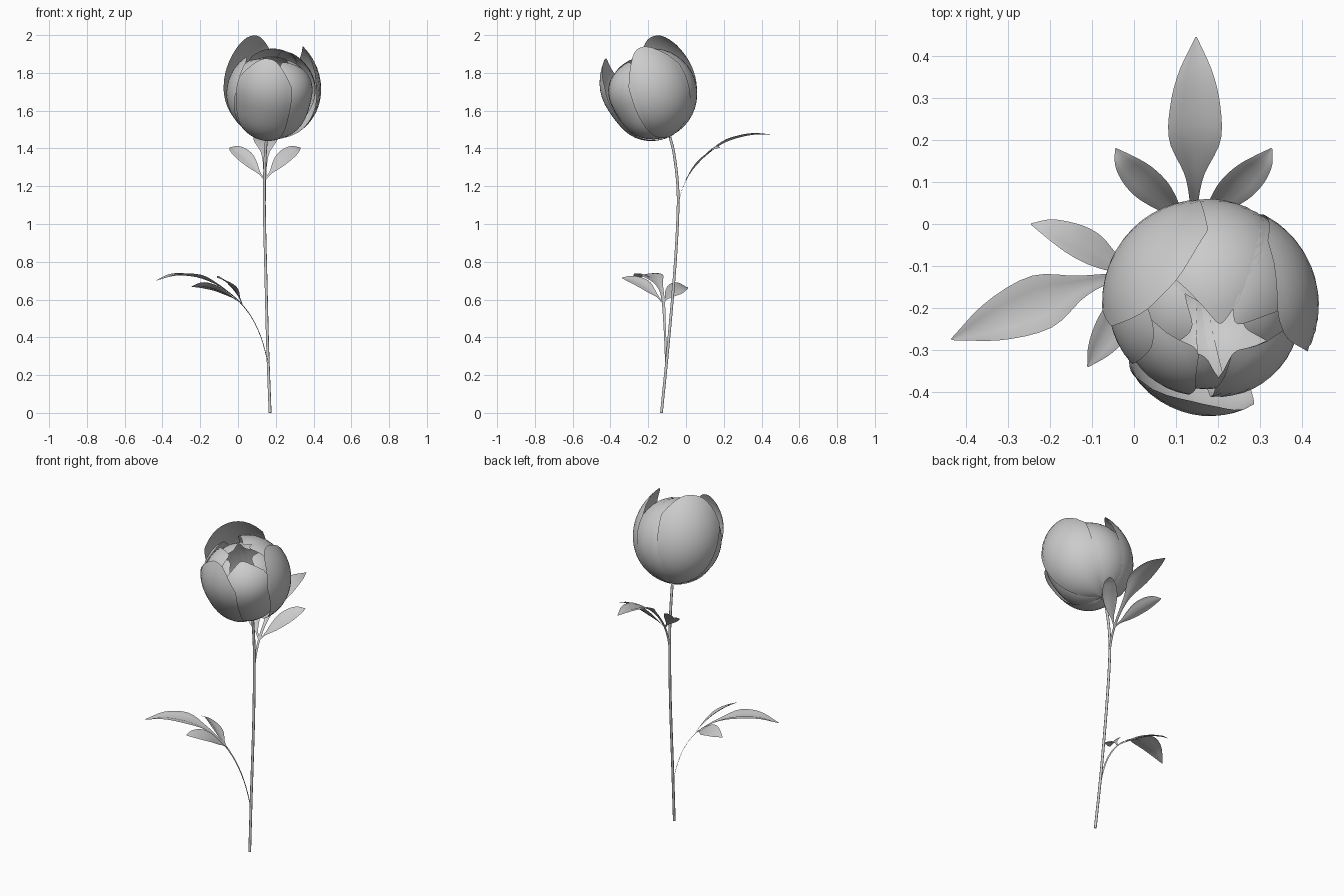
import bpy, math
from mathutils import Vector

if "Cube" in bpy.data.objects:
    bpy.data.objects.remove(bpy.data.objects["Cube"])


def make_grid(name, rows):
    # Sheet mesh from a list of equal-length point rows
    n = len(rows[0])
    verts = [p for r in rows for p in r]
    faces = [(i * n + j, i * n + j + 1, (i + 1) * n + j + 1, (i + 1) * n + j)
             for i in range(len(rows) - 1) for j in range(n - 1)]
    me = bpy.data.meshes.new(name)
    me.from_pydata(verts, [], faces)
    me.shade_smooth()
    ob = bpy.data.objects.new(name, me)
    bpy.context.collection.objects.link(ob)
    return ob


def spline(pts, t):
    # Catmull-Rom point, t in 0..1
    pts = [Vector(p) for p in pts]
    pts = [2 * pts[0] - pts[1]] + pts + [2 * pts[-1] - pts[-2]]
    x = t * (len(pts) - 3)
    i = min(int(x), len(pts) - 4)
    f = x - i
    a, b, c, d = pts[i:i + 4]
    return 0.5 * (2 * b + (c - a) * f + (2 * a - 5 * b + 4 * c - d) * f * f
                  + (3 * b - a - 3 * c + d) * f ** 3)


# Stem: swept tube
def tube(name, pts, r0, r1, steps=24, sides=10):
    rows = []
    for i in range(steps + 1):
        t = i / steps
        c, r = spline(pts, t), r0 + (r1 - r0) * t
        tan = (spline(pts, min(t + .01, 1)) - spline(pts, max(t - .01, 0))).normalized()
        e1 = tan.cross(Vector((0, 1, 0))).normalized()
        e2 = tan.cross(e1)
        rows.append([c + r * (math.cos(a) * e1 + math.sin(a) * e2)
                     for a in [2 * math.pi * k / sides for k in range(sides + 1)]])
    return make_grid(name, rows)


tube("stem", [(.17, -.13, 0), (.157, -.095, .35), (.147, -.06, .75), (.14, -.043, 1.05),
              (.14, -.045, 1.22), (.145, -.065, 1.38), (.152, -.085, 1.46)], .0075, .0075)


# Leaves: folded ribbons, widths = half width along the path
def leaf(name, pts, widths, normal, fold=.5, steps=28):
    n0 = Vector(normal).normalized()
    wp = [(w, 0, 0) for w in widths]
    rows = []
    for i in range(steps + 1):
        t = i / steps
        c, w = spline(pts, t), max(spline(wp, t).x, .0005)
        tan = (spline(pts, min(t + .01, 1)) - spline(pts, max(t - .01, 0))).normalized()
        side = tan.cross(n0).normalized()
        up = side.cross(tan)
        rows.append([c + side * (w * u) + up * (fold * w * (abs(u) - .6 * u * u - .25))
                     for u in (-1, -.5, 0, .5, 1)])
    return make_grid(name, rows)


SIDE_W = [.005, .008, .03, .044, .042, .027, .002]

# Upper leaf group, leaning back
up_n = (0, -.65, .75)
leaf("upper_leaf", [(.14, -.044, 1.08), (.141, -.025, 1.17), (.142, .01, 1.25), (.143, .06, 1.32),
                    (.144, .12, 1.38), (.145, .2, 1.437), (.146, .28, 1.465),
                    (.147, .36, 1.478), (.148, .445, 1.475)],
     [.006, .007, .008, .011, .024, .061, .06, .041, .002], up_n)
for name, s in (("upper_leaflet_left", -1), ("upper_leaflet_right", 1)):
    leaf(name, [(.142 + s * x, y, z) for x, y, z in
                ((0, .0, 1.235), (.03, .02, 1.27), (.065, .05, 1.31), (.1, .085, 1.35),
                 (.135, .12, 1.38), (.165, .15, 1.4), (.186, .18, 1.405))], SIDE_W, up_n)

# Lower leaf group, leaning left
low_n = (.6, .23, .75)
leaf("lower_leaf", [(.16, -.105, .26), (.125, -.11, .39), (.075, -.115, .5), (.01, -.12, .585),
                    (-.06, -.13, .645), (-.13, -.15, .69), (-.22, -.185, .727),
                    (-.33, -.23, .733), (-.435, -.275, .70)],
     [.006, .006, .007, .009, .012, .028, .066, .05, .002], low_n)
leaf("lower_leaflet_back", [(.01, -.12, .585), (-.02, -.105, .605), (-.06, -.085, .63),
                            (-.1, -.06, .65), (-.15, -.035, .667), (-.2, -.012, .672),
                            (-.245, 0, .668)], SIDE_W, low_n)
leaf("lower_leaflet_front", [(.02, -.12, .58), (.005, -.15, .615), (-.015, -.19, .65),
                             (-.04, -.225, .68), (-.065, -.265, .7), (-.09, -.305, .712),
                             (-.11, -.34, .715)], SIDE_W, low_n)

# Flower: petals are curved patches of a ball tilted forward
CENTER = Vector((.18, -.19, 1.69))
AXIS = Vector((.11, -.40, .91)).normalized()
E1 = (Vector((1, 0, 0)) - AXIS * AXIS.x).normalized()
E2 = AXIS.cross(E1)


def petal(name, azimuth, half, tip, radius, flare, dip=0, cut=.25, twist=0, nu=12, nv=18):
    # dip flattens the lower belly, cut rounds the tip
    rows = []
    for i in range(nv + 1):
        v = i / nv
        row = []
        for j in range(nu + 1):
            u = 2 * j / nu - 1
            deg = 3 + (tip - 3) * v * (1 - cut * abs(u) ** 2.6)
            th = math.radians(deg)
            ph = math.radians(azimuth + half * u + twist * v)
            r = (radius + flare * (deg / tip) ** 4 - .006 * u * u
                 - dip * math.exp(-((deg - 80) / 32) ** 2))
            row.append(CENTER + r * (math.sin(th) * (math.cos(ph) * E1 + math.sin(ph) * E2)
                                     - math.cos(th) * AXIS))
        rows.append(row)
    return make_grid(name, rows)


for name, *args in (
        ("petal_back_left", 136, 42, 142, .252, .074, 0, .18),
        ("petal_back", 90, 38, 168, .25, -.015),
        ("petal_right", 8, 40, 150, .252, .05, 0, .25, 10),
        ("petal_front", -106, 40, 150, .254, .048, .024, .2),
        ("petal_front_left", -150, 42, 163, .245, -.035, .024, .18),
        ("petal_front_right", -48, 44, 165, .245, -.035, .028, .18),
        ("petal_back_right", 50, 36, 165, .245, -.01),
        ("petal_left", 178, 34, 140, .241, .0)):
    petal(name, *args)

# Inner petals
for k in range(5):
    petal("inner_petal_%d" % (k + 1), 20 + 72 * k, 44, 160, .222, -.03, .025, .2)
